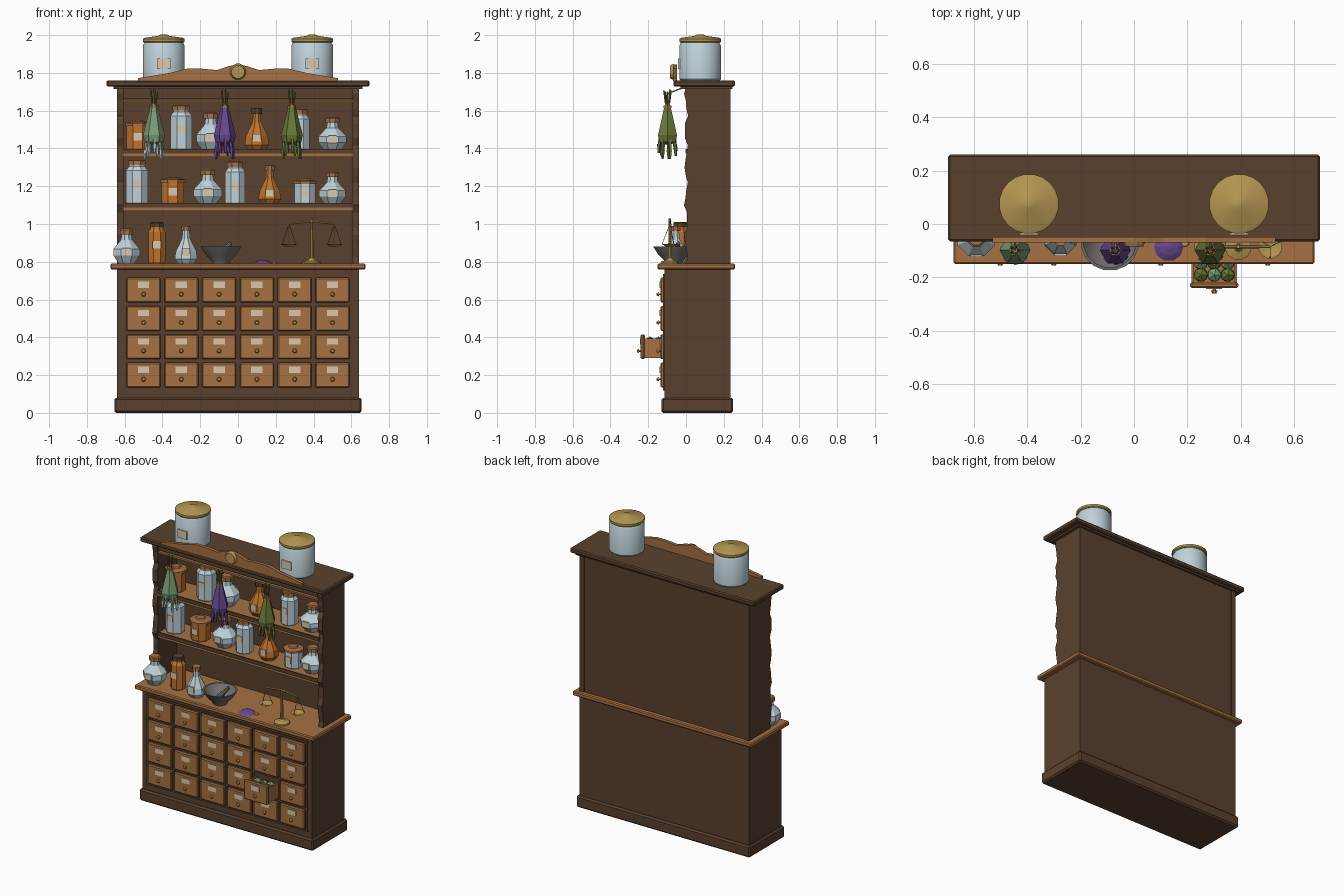
import bpy, bmesh, math
from mathutils import Vector

old = bpy.data.objects.get("Cube")
if old:
    bpy.data.objects.remove(old, do_unlink=True)


def material(name, r, g, b):
    m = bpy.data.materials.new(name)
    m.use_nodes = True
    m.diffuse_color = (r, g, b, 1)
    m.node_tree.nodes["Principled BSDF"].inputs["Base Color"].default_value = (r, g, b, 1)
    return m


DARK = material("dark wood", 0.10, 0.053, 0.027)
TAN = material("honey wood", 0.38, 0.165, 0.055)
GLASS = material("pale glass", 0.52, 0.65, 0.70)
AMBER = material("amber glass", 0.52, 0.17, 0.025)
BRASS = material("brass", 0.45, 0.30, 0.08)
CREAM = material("cream paper", 0.68, 0.58, 0.42)
STONE = material("grey stone", 0.17, 0.16, 0.155)
SAGE = material("sage green", 0.20, 0.34, 0.18)
PURPLE = material("purple flower", 0.14, 0.065, 0.28)
OLIVE = material("olive green", 0.14, 0.19, 0.04)


def finish(bm, name, mat, smooth=False):
    bmesh.ops.recalc_face_normals(bm, faces=bm.faces)
    mesh = bpy.data.meshes.new(name)
    bm.to_mesh(mesh)
    bm.free()
    mesh.materials.append(mat)
    ob = bpy.data.objects.new(name, mesh)
    bpy.context.collection.objects.link(ob)
    if smooth:
        bpy.ops.object.select_all(action="DESELECT")
        ob.select_set(True)
        bpy.context.view_layer.objects.active = ob
        bpy.ops.object.shade_smooth_by_angle(angle=math.radians(35))
    return ob


def box(name, mat, x, y, z, bevel=0.0):
    """Box from (min, max) ranges along each axis."""
    bm = bmesh.new()
    bmesh.ops.create_cube(bm, size=1)
    for v in bm.verts:
        v.co = [r[0] if c < 0 else r[1] for c, r in zip(v.co, (x, y, z))]
    if bevel:
        bmesh.ops.bevel(bm, geom=bm.edges[:], offset=bevel, segments=1, affect="EDGES")
    return finish(bm, name, mat)


def lathe(name, mat, centre, profile, sides=8, smooth=False, closed=True):
    """Turn (radius, height) points about z, with a flat facet to the front."""
    bm = bmesh.new()
    rings = []
    for r, h in profile:
        rings.append([bm.verts.new(Vector(centre) + Vector((
            r * math.cos(a), r * math.sin(a), h)))
            for a in [math.tau * (k + 0.5) / sides + math.pi / 2 for k in range(sides)]])
    for a, b in zip(rings, rings[1:]):
        for k in range(sides):
            j = (k + 1) % sides
            bm.faces.new((a[k], a[j], b[j], b[k]))
    if closed:
        bm.faces.new(rings[0])
        bm.faces.new(rings[-1])
    return finish(bm, name, mat, smooth)


def rod(name, mat, a, b, r1, r2=None, sides=6):
    a, b = Vector(a), Vector(b)
    ob = lathe(name, mat, (0, 0, 0), [(r1, 0), (r1 if r2 is None else r2, (b - a).length)], sides)
    ob.location = a
    ob.rotation_euler = (b - a).to_track_quat("Z", "Y").to_euler()
    return ob


def prism(name, mat, outline, axis, lo, hi):
    """Extrude an outline of (u, z) points along the x or y axis."""
    bm = bmesh.new()
    place = lambda u, z: (lo, u, z) if axis == "x" else (u, lo, z)
    face = bm.faces.new([bm.verts.new(place(u, z)) for u, z in outline])
    new = bmesh.ops.extrude_face_region(bm, geom=[face])["geom"]
    move = Vector((hi - lo, 0, 0) if axis == "x" else (0, hi - lo, 0))
    bmesh.ops.translate(bm, vec=move, verts=[v for v in new if isinstance(v, bmesh.types.BMVert)])
    return finish(bm, name, mat)


# Cabinet carcass
box("plinth", DARK, (-.655, .655), (-.13, .25), (0, .08), .01)
box("lower_body", DARK, (-.64, .64), (-.115, .235), (.075, .765))
box("counter", TAN, (-.675, .675), (-.15, .26), (.76, .79), .006)
box("back_panel", DARK, (-.62, .62), (.205, .23), (.785, 1.73))
box("cornice_moulding", DARK, (-.66, .66), (-.03, .245), (1.715, 1.735))
box("cornice", DARK, (-.695, .695), (-.065, .26), (1.727, 1.76), .007)
box("top_fascia", DARK, (-.61, .61), (.01, .03), (1.665, 1.72))
box("top_rail", TAN, (-.61, .61), (.005, .03), (1.645, 1.657))

# Hutch sides with a wavy front edge
steps = 24
wave = [(.008 * math.sin(k * 1.31) + .004 * math.sin(k * 2.9), .785 + .945 * k / steps)
        for k in range(steps + 1)]
for s in (-1, 1):
    prism("hutch_side", DARK, wave + [(.235, 1.73), (.235, .785)], "x", s * .605, s * .64)

# Shelves
for z in (1.105, 1.39):
    box("shelf", TAN, (-.61, .61), (.005, .21), (z - .035, z))
    box("shelf_lip", DARK, (-.61, .61), (-.002, .008), (z - .018, z + .006))

# Carved crest and medallion
half = [(.53, 1.772), (.45, 1.785), (.36, 1.80), (.27, 1.822), (.19, 1.822), (.11, 1.815), (.05, 1.835)]
crest = [(-x, z) for x, z in half] + [(0, 1.845)] + half[::-1]
prism("crest", TAN, crest + [(.53, 1.757), (-.53, 1.757)], "y", -.07, -.048)
rod("medallion", BRASS, (0, -.065, 1.805), (0, -.085, 1.805), .045, .035, 12)


# Drawers
def drawer_front(x, y, z):
    box("drawer_front", TAN, (x - .09, x + .09), (y, y + .022), (z - .066, z + .066), .006)
    box("drawer_label", CREAM, (x - .03, x + .03), (y - .004, y + .002), (z + .012, z + .045))
    rod("drawer_knob_stem", BRASS, (x, y, z - .022), (x, y - .012, z - .022), .006)
    rod("drawer_knob", BRASS, (x, y - .008, z - .022), (x, y - .02, z - .022), .013, .008)


OPEN = (4, 1)
for col in range(6):
    for row in range(4):
        x, z = -.5 + .2 * col, .2 + .15 * row
        drawer_front(x, -.24 if (col, row) == OPEN else -.135, z)
for col in range(7):
    x = -.6 + .2 * col
    box("frame_post", DARK, (x - .006, x + .006), (-.122, -.11), (.12, .735))
for row in range(5):
    z = .125 + .15 * row
    box("frame_rail", DARK, (-.61, .61), (-.122, -.11), (z - .006, z + .006))

# Pulled-out drawer filled with buds
x, z = .3, .35
box("drawer_bottom", TAN, (x - .08, x + .08), (-.22, -.11), (z - .06, z - .05))
for s in (-1, 1):
    box("drawer_wall", TAN, (x + s * .08 - .005, x + s * .08 + .005), (-.222, -.11), (z - .06, z + .045))
for k in range(6):
    bm = bmesh.new()
    bmesh.ops.create_icosphere(bm, subdivisions=1, radius=.03)
    ob = finish(bm, "drawer_bud", SAGE if k % 2 else OLIVE)
    ob.location = (x - .05 + .05 * (k % 3), -.19 + .045 * (k // 3), z + .025)

# Jars and bottles: body profile, stopper profile, label height
SHAPES = {
    "tall_jar": ([(.9, 0), (1, .04), (1, .76), (.72, .85), (.72, .9)], [(.8, .88), (.8, .98), (.7, 1)], .45),
    "round_bottle": ([(.6, 0), (1, .24), (1, .42), (.42, .68), (.36, .86)], [(.5, .84), (.5, .97), (.4, 1)], .34),
    "flask": ([(.7, 0), (1, .13), (.9, .33), (.36, .66), (.3, .88)], [(.42, .86), (.42, 1)], .3),
    "squat_jar": ([(.88, 0), (.95, .06), (.95, .82)], [(1.06, .8), (1.06, .9), (.5, .95), (.4, 1)], .45),
}


def jar(shape, mat, x, y, z, width, height, cap=TAN):
    body, stopper, mark = SHAPES[shape]
    r = width / 2 / math.cos(math.pi / 8)
    scale = lambda prof: [(a * r, b * height) for a, b in prof]
    lathe(shape, mat, (x, y, z), scale(body))
    lathe(shape + "_stopper", cap, (x, y, z), scale(stopper))
    front, zc = y - width / 2, z + mark * height
    box(shape + "_label", CREAM, (x - .022, x + .022), (front - .004, front + .005), (zc - .02, zc + .02))


T, R, F, S = SHAPES
for args in (
    (S, AMBER, -.53, .09, 1.39, .125, .16), (T, GLASS, -.30, .09, 1.39, .115, .24),
    (R, GLASS, -.145, .09, 1.39, .15, .20), (F, AMBER, .10, .09, 1.39, .13, .225, DARK),
    (T, GLASS, .325, .09, 1.39, .105, .22), (R, GLASS, .50, .09, 1.39, .15, .175),
    (T, GLASS, -.535, .09, 1.105, .115, .235), (S, AMBER, -.345, .09, 1.105, .125, .145),
    (R, GLASS, -.16, .09, 1.105, .15, .185), (T, GLASS, -.015, .09, 1.105, .105, .225),
    (F, AMBER, .168, .09, 1.105, .12, .205), (S, GLASS, .355, .09, 1.105, .115, .135),
    (R, GLASS, .50, .09, 1.105, .14, .17),
    (R, GLASS, -.59, -.05, .79, .14, .185), (T, AMBER, -.43, -.03, .79, .09, .22, DARK),
    (F, GLASS, -.275, -.055, .79, .12, .20),
):
    jar(*args)

# Large canisters on the cornice
for x in (-.393, .393):
    lathe("canister", GLASS, (x, .075, 1.755), [(.10, 0), (.111, .012), (.111, .19), (.10, .21)], 20, True)
    lathe("canister_lid", BRASS, (x, .075, 1.96),
          [(.106, 0), (.112, .006), (.112, .02), (.10, .026), (.03, .036), (.02, .042)], 20, True)
    box("canister_label", CREAM, (x - .035, x + .035), (-.042, -.033), (1.82, 1.875))

# Mortar, pestle and petals
lathe("mortar", STONE, (-.09, -.065, .79), [(.045, 0), (.05, .015), (.085, .05), (.11, .09), (.10, .09),
                                          (.075, .055), (.03, .03)], 16, True)
rod("pestle", STONE, (-.10, -.06, .825), (-.04, -.04, .90), .018, .011, 8)
lathe("petal_heap", PURPLE, (.13, -.085, .79), [(.055, 0), (.035, .012), (.008, .02)], 10)
lathe("brass_weight", BRASS, (.19, -.07, .79), [(.016, 0), (.014, .008)], 8)

# Balance scale
sx, sy = .39, -.085
lathe("scale_base", BRASS, (sx, sy, .79), [(.05, 0), (.05, .01), (.02, .02), (.012, .03)], 12)
rod("scale_post", BRASS, (sx, sy, .80), (sx, sy, 1.03), .011, .007, 8)
for s in (-1, 1):
    px = sx + s * .12
    rod("scale_beam", BRASS, (sx, sy, 1.015), (px, sy, 1.0), .007, .005)
    lathe("scale_pan", BRASS, (px, sy, .88), [(.02, 0), (.045, .014), (.038, .014), (.01, .006)], 12)
    for k in range(3):
        a = math.tau * k / 3 + .5
        rod("scale_chain", BRASS, (px, sy, 1.0), (px + .042 * math.cos(a), sy + .042 * math.sin(a), .892), .002, sides=4)

# Hanging herb bundles
for x, leaf, tip in ((-.445, SAGE, GLASS), (-.07, PURPLE, PURPLE), (.285, OLIVE, OLIVE)):
    y = -.098
    lathe("herb_bundle", leaf, (x, y, 0), [(.012, 1.64), (.022, 1.61), (.058, 1.47), (.05, 1.435), (.02, 1.42)], 6)
    lathe("herb_tie", TAN, (x, y, 1.613), [(.023, 0), (.023, .015)], 6)
    rod("herb_hook", BRASS, (x, y, 1.69), (x, -.02, 1.72), .004)
    for k in range(5):
        a = math.tau * k / 5
        c, s = math.cos(a), math.sin(a)
        rod("herb_stem", OLIVE, (x + .008 * c, y + .008 * s, 1.62), (x + .02 * c, y + .02 * s, 1.70 + .006 * (k % 3)), .004)
    for k in range(7):
        a = math.tau * k / 7 + .3
        c, s = math.cos(a), math.sin(a)
        low = 1.345 + .016 * (k % 3)
        rod("herb_leaf", leaf, (x + .035 * c, y + .035 * s, 1.47), (x + .045 * c, y + .045 * s, low + .04), .012, .009, 5)
        rod("herb_tip", tip, (x + .045 * c, y + .045 * s, low + .045), (x + .047 * c, y + .047 * s, low), .012, .006, 5)
